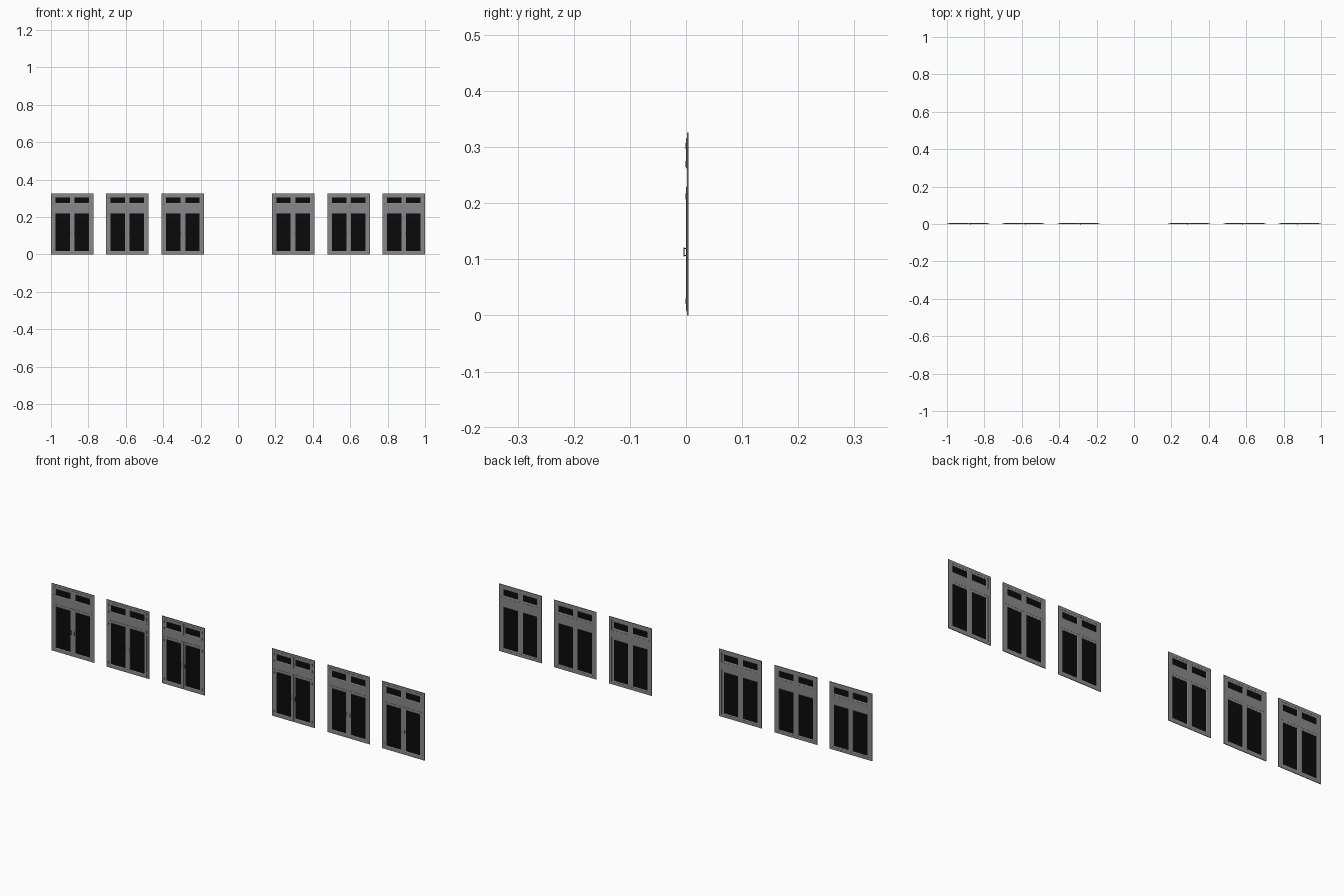
import bpy, bmesh, math
from mathutils import Matrix, Vector

if "Cube" in bpy.data.objects:
    bpy.data.objects.remove(bpy.data.objects["Cube"])


def material(name, v):
    m = bpy.data.materials.new(name)
    m.diffuse_color = (*v, 1)
    m.use_nodes = True
    m.node_tree.nodes["Principled BSDF"].inputs["Base Color"].default_value = m.diffuse_color
    return m


GREY = material("painted_grey", (0.25, 0.25, 0.25))
BLACK = material("dark_glass", (0.003, 0.003, 0.003))
METAL = material("handle_metal", (0.16, 0.16, 0.16))


def ring(bm, x0, x1, z0, z1, profile):
    """Sweep a closed (inset, y) profile round a rectangle with mitred corners."""
    loops = []
    for d, y in profile:
        pts = ((x0 + d, z0 + d), (x1 - d, z0 + d), (x1 - d, z1 - d), (x0 + d, z1 - d))
        loops.append([bm.verts.new((x, y, z)) for x, z in pts])
    n = len(loops)
    for i in range(n):
        a, b = loops[i], loops[(i + 1) % n]
        for k in range(4):
            j = (k + 1) % 4
            bm.faces.new((a[k], a[j], b[j], b[k]))


def box(bm, x0, x1, y0, y1, z0, z1):
    m = Matrix.Translation(((x0 + x1) / 2, (y0 + y1) / 2, (z0 + z1) / 2))
    m = m @ Matrix.Diagonal((x1 - x0, y1 - y0, z1 - z0, 1))
    bmesh.ops.create_cube(bm, size=1, matrix=m)


def rod(bm, p, q, r, sides=8):
    p, q = Vector(p), Vector(q)
    rot = (q - p).to_track_quat('Z', 'Y').to_matrix().to_4x4()
    bmesh.ops.create_cone(bm, cap_ends=True, segments=sides, radius1=r, radius2=r,
                          depth=(q - p).length,
                          matrix=Matrix.Translation((p + q) / 2) @ rot)


def finish(bm, name, mat, smooth=False):
    bmesh.ops.recalc_face_normals(bm, faces=bm.faces)
    me = bpy.data.meshes.new(name)
    bm.to_mesh(me)
    bm.free()
    me.materials.append(mat)
    for p in me.polygons:
        p.use_smooth = False
    return me


W, H = 0.114, 0.326          # half width and height of one window
FRAME = 0.012
LEAVES = [(-W + FRAME, -0.001), (0.001, W - FRAME)]
ROWS = [(0.0075, 0.23), (0.262, 0.316)]
parts = []

# Fixed outer frame with transom and centre post
bm = bmesh.new()
ring(bm, -W, W, 0, H, [(0, 0.0015), (0.0135, 0.0015), (0.0135, 0.0045), (0, 0.0045)])
box(bm, -W + 0.0135, W - 0.0135, 0.0015, 0.0044, 0.2285, 0.2635)
box(bm, -0.006, 0.006, 0.0016, 0.0043, 0.0135, 0.2285)
box(bm, -0.006, 0.006, 0.0016, 0.0043, 0.2635, H - 0.0135)
parts.append(("outer_frame", finish(bm, "outer_frame", GREY)))

# Opening sashes with a stepped inner bead, and their glass
sash, glass = bmesh.new(), bmesh.new()
for x0, x1 in LEAVES:
    for z0, z1 in ROWS:
        ring(sash, x0, x1, z0, z1, [(0, 0.0005), (0.0085, 0.0005), (0.012, 0.0014),
                                    (0.012, 0.003), (0.0085, 0.0039), (0, 0.0039)])
        box(glass, x0 + 0.011, x1 - 0.011, 0.0018, 0.0025, z0 + 0.011, z1 - 0.011)
# Cover strip over the meeting stiles
box(sash, -0.004, 0.004, 0.0, 0.001, 0.0085, 0.229)
box(sash, -0.004, 0.004, 0.0, 0.001, 0.263, 0.315)
parts.append(("sashes", finish(sash, "sashes", GREY)))
parts.append(("glass_panes", finish(glass, "glass_panes", BLACK)))

# Handles: plate, two posts and an upright grip
bm = bmesh.new()
for x in (-0.010, 0.010):
    box(bm, x - 0.0018, x + 0.0018, -0.0003, 0.0006, 0.103, 0.124)
    for z in (0.107, 0.119):
        rod(bm, (x, 0.0, z), (x, -0.0037, z), 0.0008)
    rod(bm, (x, -0.0037, 0.105), (x, -0.0037, 0.121), 0.0008)
parts.append(("handles", finish(bm, "handles", METAL)))

# Hinges along both outer edges
bm = bmesh.new()
for s in (-1, 1):
    for z in (0.025, 0.212, 0.27, 0.302):
        rod(bm, (s * (W - FRAME), 0.0006, z - 0.005),
            (s * (W - FRAME), 0.0006, z + 0.005), 0.0012)
parts.append(("hinges", finish(bm, "hinges", METAL)))

# Six windows in two groups of three
for i, cx in enumerate((-0.886, -0.592, -0.295, 0.295, 0.592, 0.886)):
    for name, me in parts:
        ob = bpy.data.objects.new(f"{name}_{i + 1}", me)
        ob.location.x = cx
        bpy.context.collection.objects.link(ob)
